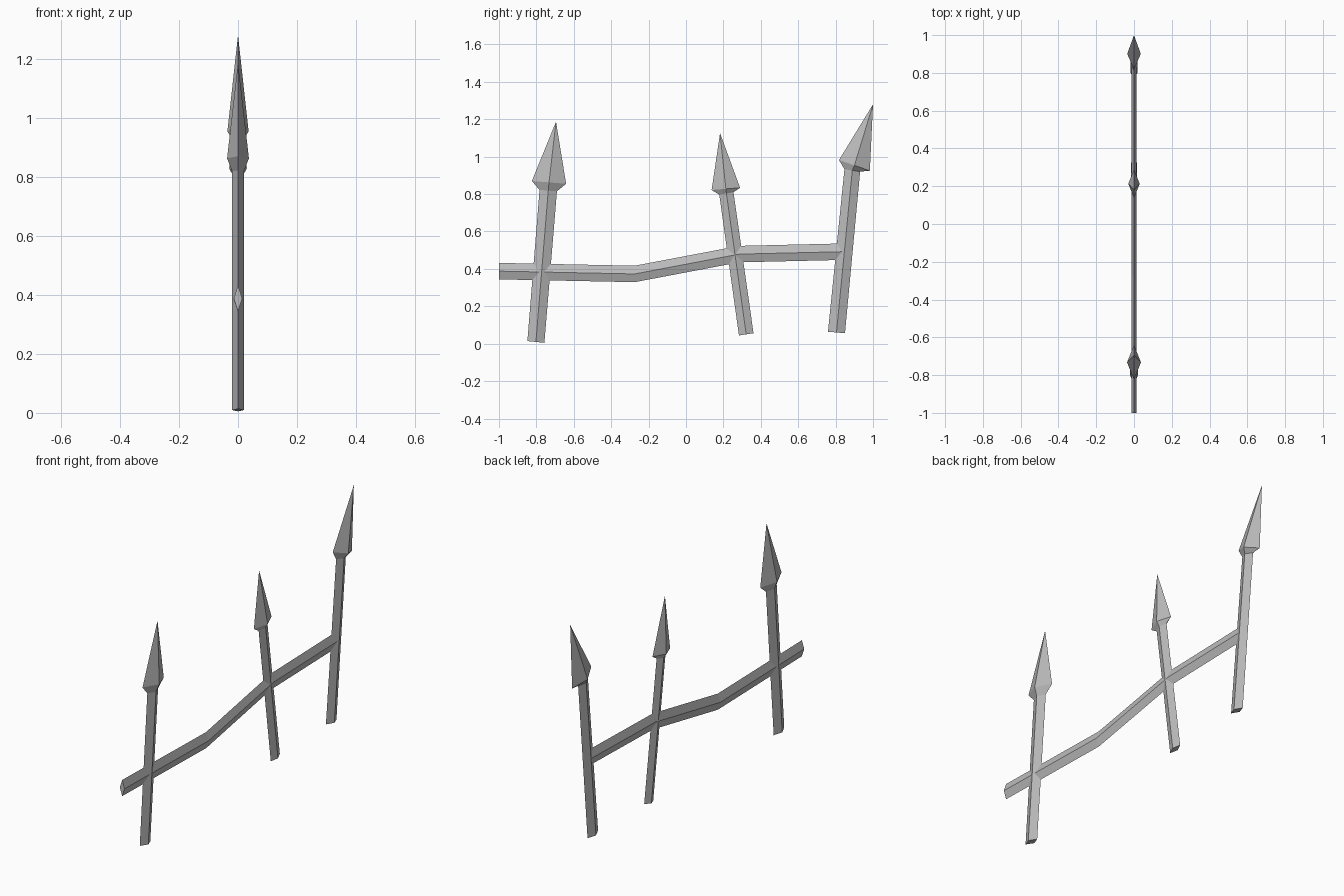
import bpy
import bmesh
from mathutils import Vector

cube = bpy.data.objects.get("Cube")
if cube:
    bpy.data.objects.remove(cube, do_unlink=True)

iron = bpy.data.materials.new("grey iron")
iron.use_nodes = True
GREY = (0.5, 0.5, 0.5, 1)
iron.diffuse_color = GREY
iron.node_tree.nodes["Principled BSDF"].inputs["Base Color"].default_value = GREY


def diamond_loft(name, rings, tip=None):
    """Loft diamond sections; each ring is (edge a, edge b, half thickness) in the yz plane."""
    bm = bmesh.new()
    loops = []
    for a, b, half in rings:
        a, b = Vector((0, *a)), Vector((0, *b))
        side = Vector((half, 0, 0))
        mid = (a + b) / 2
        loops.append([bm.verts.new(p) for p in (a, mid + side, b, mid - side)])
    for low, high in zip(loops, loops[1:]):
        for i in range(4):
            j = (i + 1) % 4
            bm.faces.new((low[i], low[j], high[j], high[i]))
    bm.faces.new(loops[0])
    if tip:
        apex = bm.verts.new((0, *tip))
        for i in range(4):
            bm.faces.new((loops[-1][i], loops[-1][(i + 1) % 4], apex))
    else:
        bm.faces.new(loops[-1])
    bmesh.ops.recalc_face_normals(bm, faces=bm.faces)
    mesh = bpy.data.meshes.new(name)
    bm.to_mesh(mesh)
    bm.free()
    mesh.materials.append(iron)
    obj = bpy.data.objects.new(name, mesh)
    bpy.context.collection.objects.link(obj)


def spear_post(name, foot, neck, barb, tip, shaft_half, head_half):
    diamond_loft(name, [(*foot, shaft_half), (*neck, shaft_half), (*barb, head_half)], tip)


# Leaning posts with spear heads
spear_post("front_post", ((-0.848, 0.014), (-0.757, 0.005)), ((-0.783, 0.822), (-0.69, 0.815)),
           ((-0.824, 0.87), (-0.641, 0.855)), (-0.695, 1.187), 0.02, 0.037)
spear_post("middle_post", ((0.283, 0.044), (0.361, 0.056)), ((0.178, 0.797), (0.254, 0.81)),
           ((0.137, 0.822), (0.289, 0.834)), (0.182, 1.126), 0.016, 0.03)
spear_post("back_post", ((0.759, 0.064), (0.85, 0.056)), ((0.847, 0.933), (0.931, 0.92)),
           ((0.818, 0.982), (0.983, 0.925)), (1.0, 1.28), 0.019, 0.036)

# Bent rail joining the posts
RAIL = [(-1.0, 0.388), (-0.275, 0.373), (0.285, 0.479), (0.84, 0.492)]
diamond_loft("rail", [((y, z - 0.044), (y, z + 0.044), 0.0145) for y, z in RAIL])
